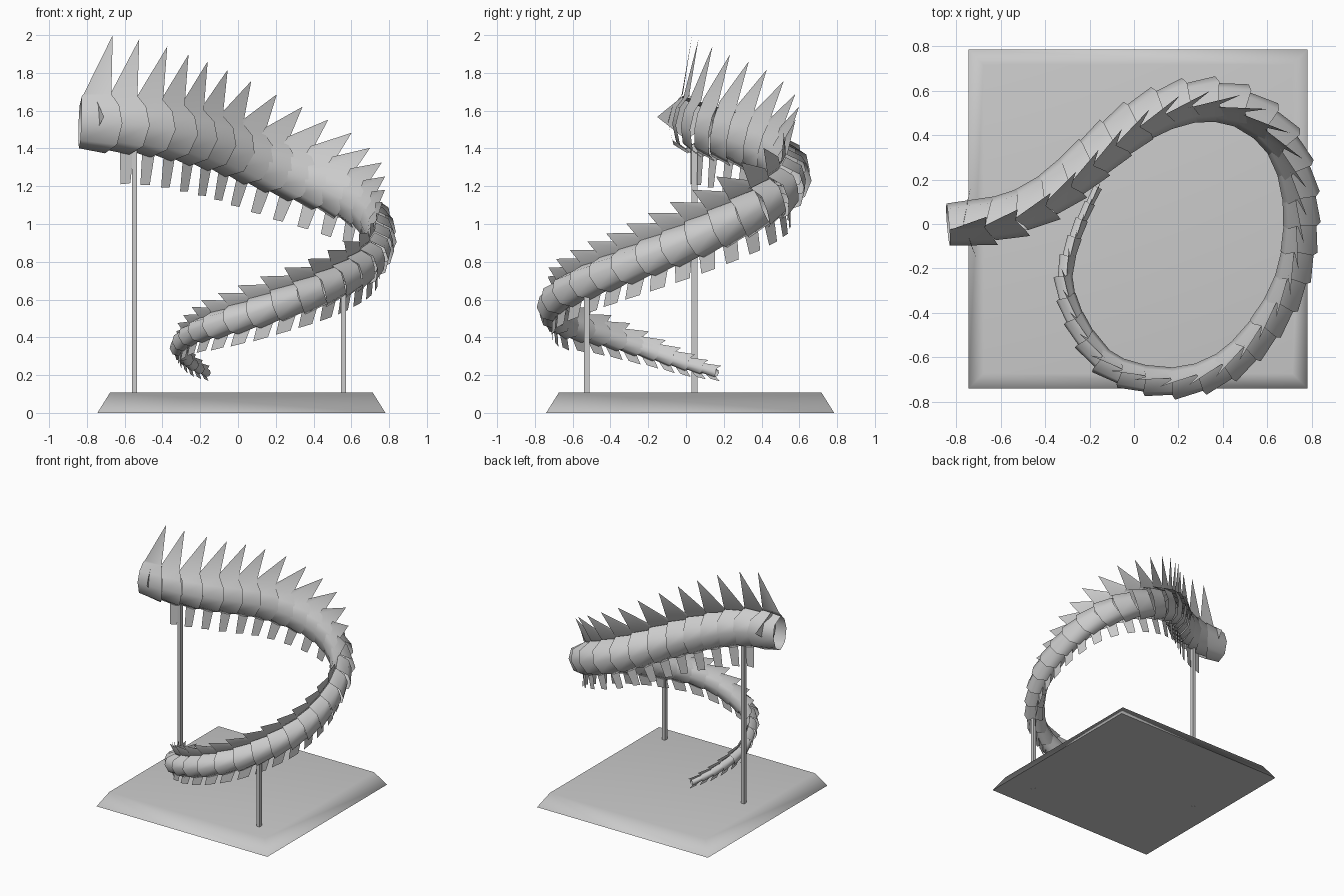
import bpy, bmesh, math
from mathutils import Vector

if "Cube" in bpy.data.objects:
    bpy.data.objects.remove(bpy.data.objects["Cube"])

grey = bpy.data.materials.new("bone grey")
grey.diffuse_color = (0.6, 0.6, 0.6, 1)
grey.use_nodes = True
grey.node_tree.nodes["Principled BSDF"].inputs["Base Color"].default_value = grey.diffuse_color


def make(name, bm, angle=None):
    me = bpy.data.meshes.new(name)
    bm.to_mesh(me)
    bm.free()
    me.materials.append(grey)
    ob = bpy.data.objects.new(name, me)
    bpy.context.collection.objects.link(ob)
    if angle is not None:
        bpy.context.view_layer.objects.active = ob
        ob.select_set(True)
        bpy.ops.object.shade_smooth_by_angle(angle=math.radians(angle))
        ob.select_set(False)
    return ob


# Spine path from neck to tail: x, y, z, half height
path = [Vector(p) for p in [
    (-0.83, 0.0, 1.54, .155), (-0.70, 0.01, 1.535, .155), (-0.55, 0.045, 1.525, .153),
    (-0.40, 0.12, 1.50, .15), (-0.25, 0.24, 1.465, .15), (-0.10, 0.37, 1.42, .147),
    (0.05, 0.475, 1.36, .143), (0.25, 0.545, 1.28, .138), (0.45, 0.53, 1.20, .13),
    (0.62, 0.42, 1.11, .12), (0.715, 0.25, 1.02, .113), (0.748, 0.03, 0.92, .108),
    (0.715, -0.22, 0.82, .104), (0.605, -0.44, 0.735, .10), (0.45, -0.61, 0.66, .095),
    (0.27, -0.695, 0.595, .09), (0.08, -0.70, 0.53, .084), (-0.10, -0.64, 0.475, .075),
    (-0.225, -0.50, 0.43, .062), (-0.30, -0.33, 0.375, .052), (-0.305, -0.20, 0.33, .043),
    (-0.25, -0.02, 0.265, .033), (-0.17, 0.15, 0.215, .02)]]

# Smooth the path and measure it
dense = []
for i in range(len(path) - 1):
    a, b, c, d = (path[max(0, min(len(path) - 1, i + k))] for k in (-1, 0, 1, 2))
    for s in range(20):
        t = s / 20
        dense.append(0.5 * (2 * b + (c - a) * t + (2 * a - 5 * b + 4 * c - d) * t * t
                            + (3 * b - a - 3 * c + d) * t ** 3))
dense.append(path[-1])
lengths = [0.0]
for a, b in zip(dense, dense[1:]):
    lengths.append(lengths[-1] + (b.xyz - a.xyz).length)
total = lengths[-1]


def sample(s):
    s = max(0, min(total, s))
    for i in range(len(dense) - 1):
        if lengths[i + 1] >= s:
            f = (s - lengths[i]) / (lengths[i + 1] - lengths[i])
            return dense[i].lerp(dense[i + 1], f)


# Vertebra spacing shrinks along the tail
COUNT = 36
weights = [1 - 0.4 * max(0, (i / COUNT - 0.6) / 0.4) for i in range(COUNT)]
unit = total / sum(weights)

# Open cross-section as (right, high) fractions, from the left roof round to the right ridge
profile = [(0.25, 0.88), (-0.75, 0.6), (-1, 0), (-0.72, -0.7), (0, -1),
           (0.72, -0.7), (1, 0), (0.75, 0.6), (0.25, 0.95)]

start = 0.0
for i in range(COUNT):
    step = unit * weights[i]
    mid = sample(start + step * 0.5)
    ahead = (sample(start + step).xyz - sample(start).xyz).normalized()
    side = ahead.cross(Vector((0, 0, 1))).normalized()
    up = side.cross(ahead)
    u = i / COUNT
    h = mid.w
    w = h * (0.68 + 0.15 * u)
    origin = mid.xyz

    def at(along, right, high):
        return origin + ahead * along + side * right + up * high

    # Chevron sleeve whose right wall runs up into a back-swept spike
    bm = bmesh.new()
    rings = []
    for along, size in ((-0.55 * step, 0.9), (0.6 * step, 1.04)):
        ring = []
        for right, high in profile:
            sweep = abs(right) * h * 0.5 - h * 0.1
            if i == 0 and along < 0:
                sweep = 0
            ring.append(bm.verts.new(at(along + sweep, w * size * right, h * size * high)))
        rings.append(ring)
    front, rear = rings
    for k in range(len(profile) - 1):
        bm.faces.new((front[k], front[k + 1], rear[k + 1], rear[k]))
    late = min(1, u / 0.3)
    tall = h * (3.0 - 1.1 * min(1, u / 0.5))
    brow = bm.verts.new(at(-0.45 * step, 0.2 * w, h * (0.97 + 0.35 * late)))
    tip = bm.verts.new(at(step * (0.62 + 0.25 * late), -0.2 * w * (1 - late), tall))
    bm.faces.new((front[-1], brow, tip, rear[-1]))
    bm.normal_update()
    if sum(f.normal.dot(f.calc_center_median() - origin) for f in bm.faces) < 0:
        bmesh.ops.reverse_faces(bm, faces=bm.faces[:])
    make("vertebra", bm, 100)

    # Flat keel blade below: narrow tabs near the neck, swept fins further back
    if i > 0:
        deep = h * (2.1 - 0.4 * min(1, u / 0.5))
        f = min(1, max(0, (u - 0.25) / 0.25))
        outline = ((0.1 * step - 0.2 * f * step, -0.85 * h),
                   (0.2 * step + 0.15 * f * step, -deep),
                   (0.6 * step + 0.4 * f * step, -deep * 0.97),
                   (0.65 * step, -0.85 * h))
        bm = bmesh.new()
        face = bm.faces.new([bm.verts.new(at(a, 0, z)) for a, z in outline])
        face.normal_update()
        if face.normal.dot(side) < 0:
            face.normal_flip()
        make("ventral_keel", bm)

    # Swept side wings on the first neck vertebra
    else:
        for sign in (-1, 1):
            bm = bmesh.new()
            bm.faces.new([bm.verts.new(at(*p)) for p in (
                (-0.01, 0, h), (0.04, sign * 0.16, 0.2 * h), (-0.01, 0, -0.6 * h))])
            make("neck_wing", bm)
    start += step

# Bevelled base plate
bm = bmesh.new()
bmesh.ops.create_cube(bm, size=1)
for v in bm.verts:
    half = 0.7625 if v.co.z < 0 else 0.695
    v.co = (0.018 + math.copysign(half, v.co.x), 0.022 + math.copysign(half, v.co.y),
            0 if v.co.z < 0 else 0.108)
base = make("base_plate", bm, 80)
weighted = base.modifiers.new("weighted", 'WEIGHTED_NORMAL')
weighted.keep_sharp = True

# Support rods
for x, y, top in ((-0.548, 0.045, 1.42), (0.558, -0.525, 0.68)):
    bm = bmesh.new()
    bmesh.ops.create_cube(bm, size=1)
    for v in bm.verts:
        v.co = (x + v.co.x * 0.026, y + v.co.y * 0.03, -0.001 if v.co.z < 0 else top)
    make("support_rod", bm)
